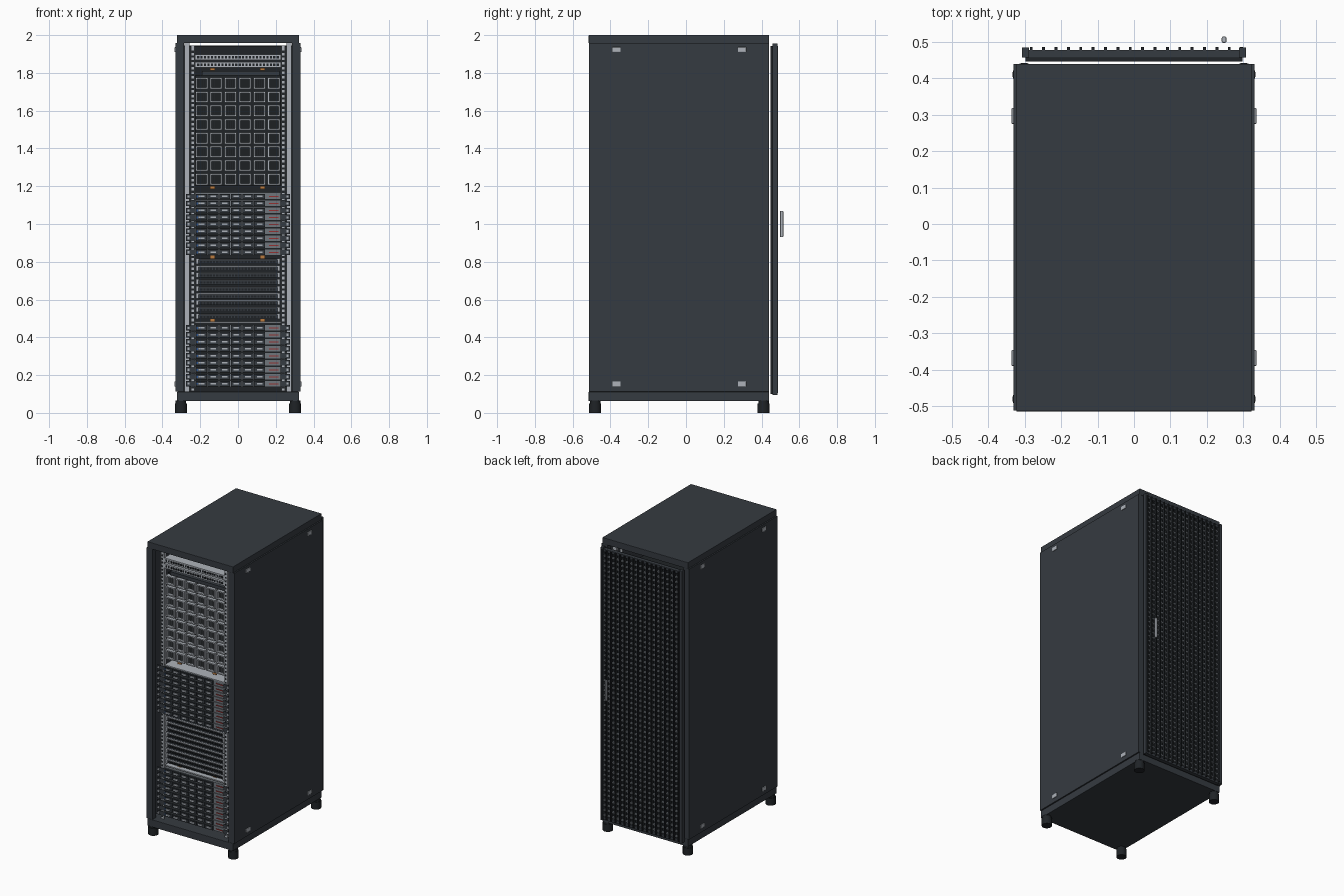
import bpy, bmesh
from mathutils import Matrix, Vector

if "Cube" in bpy.data.objects:
    bpy.data.objects.remove(bpy.data.objects["Cube"])


def material(name, r, g, b):
    m = bpy.data.materials.new(name)
    m.diffuse_color = (r, g, b, 1)
    m.use_nodes = True
    m.node_tree.nodes["Principled BSDF"].inputs["Base Color"].default_value = m.diffuse_color
    return m


SHELL = material("charcoal", 0.036, 0.043, 0.052)
DARK = material("near_black", 0.014, 0.017, 0.02)
STEEL = material("steel", 0.42, 0.45, 0.49)
GREY = material("grey", 0.16, 0.18, 0.2)
ORANGE = material("orange", 0.5, 0.2, 0.05)
BLUE = material("blue", 0.03, 0.1, 0.3)
RED = material("red", 0.3, 0.03, 0.03)


def finish(bm, name, mat):
    me = bpy.data.meshes.new(name)
    bm.to_mesh(me)
    bm.free()
    me.materials.append(mat)
    ob = bpy.data.objects.new(name, me)
    bpy.context.collection.objects.link(ob)
    return ob


def boxes(name, mat, items, bevel=0):
    """One object from many (x0, x1, y0, y1, z0, z1) boxes."""
    bm = bmesh.new()
    for x0, x1, y0, y1, z0, z1 in items:
        c = Vector(((x0 + x1) / 2, (y0 + y1) / 2, (z0 + z1) / 2))
        s = Matrix.Diagonal((x1 - x0, y1 - y0, z1 - z0, 1))
        bmesh.ops.create_cube(bm, size=1, matrix=Matrix.Translation(c) @ s)
    ob = finish(bm, name, mat)
    if bevel:
        mod = ob.modifiers.new("bevel", "BEVEL")
        mod.width = bevel
        mod.segments = 2
    return ob


def both(items):
    """Add the mirror image across x = 0."""
    return items + [(-b, -a, c, d, e, f) for a, b, c, d, e, f in items]


def ring(x0, x1, y0, y1, z0, z1, t):
    return [(x0, x1, y0, y1, z0, z0 + t), (x0, x1, y0, y1, z1 - t, z1),
            (x0, x0 + t, y0, y1, z0 + t, z1 - t), (x1 - t, x1, y0, y1, z0 + t, z1 - t)]


# Cabinet shell
boxes("top_cap", SHELL, [(-0.323, 0.323, -0.515, 0.44, 1.957, 2.0)], 0.002)
boxes("base_plinth", SHELL, [(-0.323, 0.323, -0.515, 0.44, 0.062, 0.112)], 0.002)
boxes("side_panels", SHELL, both([(0.318, 0.331, -0.513, 0.44, 0.112, 1.957)]))
boxes("corner_posts", SHELL, both([(0.287, 0.318, y, y + 0.04, 0.112, 1.957)
                                   for y in (-0.513, 0.398)]))
boxes("side_latches", STEEL, both([(0.33, 0.336, y - 0.022, y + 0.022, z - 0.013, z + 0.013)
                                   for y in (-0.368, 0.297) for z in (0.153, 1.923)]), 0.002)

# Feet
bm = bmesh.new()
for x in (-0.302, 0.302):
    for y in (-0.481, 0.411):
        for r, z0, z1 in ((0.032, 0, 0.05), (0.028, 0.05, 0.065)):
            bmesh.ops.create_cone(bm, cap_ends=True, segments=24, radius1=r, radius2=r, depth=z1 - z0,
                                  matrix=Matrix.Translation((x, y, (z0 + z1) / 2)))
feet = finish(bm, "levelling_feet", DARK)
for p in feet.data.polygons:
    p.use_smooth = len(p.vertices) == 4
    
# Rear mesh door with handle
boxes("door_backing", DARK, [(-0.298, 0.298, 0.447, 0.46, 0.10, 1.943)])
boxes("door_frame", SHELL, both([(0.288, 0.308, 0.457, 0.485, 0.095, 1.955)])
      + [(-0.29, 0.29, 0.457, 0.478, z, z + 0.02) for z in (0.097, 1.925)], 0.002)
boxes("door_slats", GREY, [(-0.288, 0.288, 0.464, 0.478, 0.125 + i * 0.034, 0.135 + i * 0.034)
                           for i in range(53)])
boxes("door_bars", DARK, [(i * 0.034 - 0.004, i * 0.034 + 0.004, 0.468, 0.487, 0.105, 1.943)
                          for i in [k - 8.5 + 0.2 for k in range(18)]])
boxes("door_handle", STEEL, [(0.241, 0.254, 0.498, 0.515, 0.93, 1.07)], 0.004)

# Mounting rails with square holes, front and rear
boxes("mounting_rails", STEEL, both([(0.229, 0.25, -0.472, -0.465, 0.115, 1.945),
                                     (0.247, 0.25, -0.465, -0.42, 0.115, 1.945),
                                     (0.229, 0.25, 0.35, 0.357, 0.115, 1.945)]))
boxes("inner_uprights", STEEL, both([(0.256, 0.284, y, y + 0.015, 0.112, 1.957)
                                     for y in (-0.43, 0.37)]))
boxes("rail_holes", DARK, both([(0.234, 0.245, -0.474, -0.47, z, z + 0.011)
                                for z in [0.128 + i * 0.0247 for i in range(73)]]))

# Two banks of nine drive servers
U = 0.037
cases, faces, pulls, blue, red, ears, screws, vents = ([] for _ in range(8))
for base in (0.137, 0.833):
    for i in range(9):
        z = base + i * U
        cases.append((-0.227, 0.227, -0.468, 0.3, z, z + U - 0.003))
        ears += both([(0.225, 0.275, -0.478, -0.473, z + 0.003, z + U - 0.006)])
        screws += both([(0.256, 0.267, -0.484, -0.477, z + 0.012, z + 0.023)])
        for c in range(6):
            x = -0.222 + c * 0.0615
            faces.append((x, x + 0.057, -0.478, -0.467, z + 0.003, z + U - 0.006))
            pulls.append((x + 0.014, x + 0.044, -0.484, -0.477, z + 0.013, z + 0.021))
            vents.append((x + 0.006, x + 0.051, -0.48, -0.477, z + 0.025, z + 0.028))
        blue.append((-0.219, -0.213, -0.481, -0.477, z + 0.012, z + 0.022))
        red.append((0.165, 0.215, -0.474, -0.467, z + 0.014, z + 0.018))
boxes("server_cases", GREY, cases)
boxes("drive_fronts", SHELL, faces)
boxes("drive_pulls", STEEL, pulls)
boxes("drive_vents", DARK, vents)
boxes("server_ears", SHELL, ears)
boxes("ear_screws", STEEL, screws)
boxes("status_lights_blue", BLUE, blue)
boxes("status_lights_red", RED, red)

# Nine network switches
body, trim, ports = [], [], []
for i in range(9):
    z = 0.497 + i * 0.0365
    body.append((-0.222, 0.222, -0.455, 0.2, z, z + 0.028))
    trim += [(-0.218, 0.218, -0.465, -0.454, z + 0.021, z + 0.027)]
    trim += both([(0.21, 0.222, -0.466, -0.454, z, z + 0.028)])
    ports += [(-0.2 + k * 0.0168, -0.188 + k * 0.0168, -0.461, -0.454, z + 0.005, z + 0.016)
              for k in range(24)]
boxes("switch_bodies", SHELL, body)
boxes("switch_trim", STEEL, trim)
boxes("switch_ports", DARK, ports)
boxes("switch_base_shelf", STEEL, [(-0.227, 0.227, -0.465, 0.3, 0.476, 0.484)])
boxes("server_top_shelf", STEEL, [(-0.227, 0.227, -0.468, 0.3, 1.163, 1.168)])

# Module chassis: six by eight framed bays with fins
frames, fins, backs = [], [], []
for r in range(8):
    z = 1.207 + r * 0.0725
    for c in range(6):
        x = -0.225 + c * 0.0765
        frames += ring(x, x + 0.065, -0.46, -0.43, z, z + 0.06, 0.008)
        backs.append((x + 0.008, x + 0.057, -0.438, -0.43, z + 0.008, z + 0.052))
        fins += [(x + 0.015 + k * 0.0105, x + 0.019 + k * 0.0105, -0.452, -0.437, z + 0.012, z + 0.048)
                 for k in range(4)]
boxes("module_chassis", DARK, [(-0.228, 0.228, -0.43, 0.25, 1.203, 1.785)])
boxes("module_frames", STEEL, frames)
boxes("module_backs", DARK, backs)
boxes("module_fins", GREY, fins)

# Patch panels and blank plate at the top
boxes("blank_plate", SHELL, [(-0.19, 0.22, -0.46, -0.43, 1.787, 1.81)])
boxes("patch_panels", STEEL, [(-0.228, 0.228, -0.47, -0.35, z, z + 0.03) for z in (1.828, 1.868)])
boxes("patch_ports", DARK, [(-0.216 + k * 0.0183, -0.205 + k * 0.0183, -0.474, -0.469, z, z + 0.012)
                            for k in range(24) for z in (1.837, 1.877)])

# Orange cable ties in the gaps between banks
boxes("cable_ties", ORANGE, [(x - 0.014, x + 0.014, -0.44, -0.43, z, z + 0.015)
                             for x in (-0.135, 0.13) for z in (0.485, 0.818, 1.185, 1.812)])
